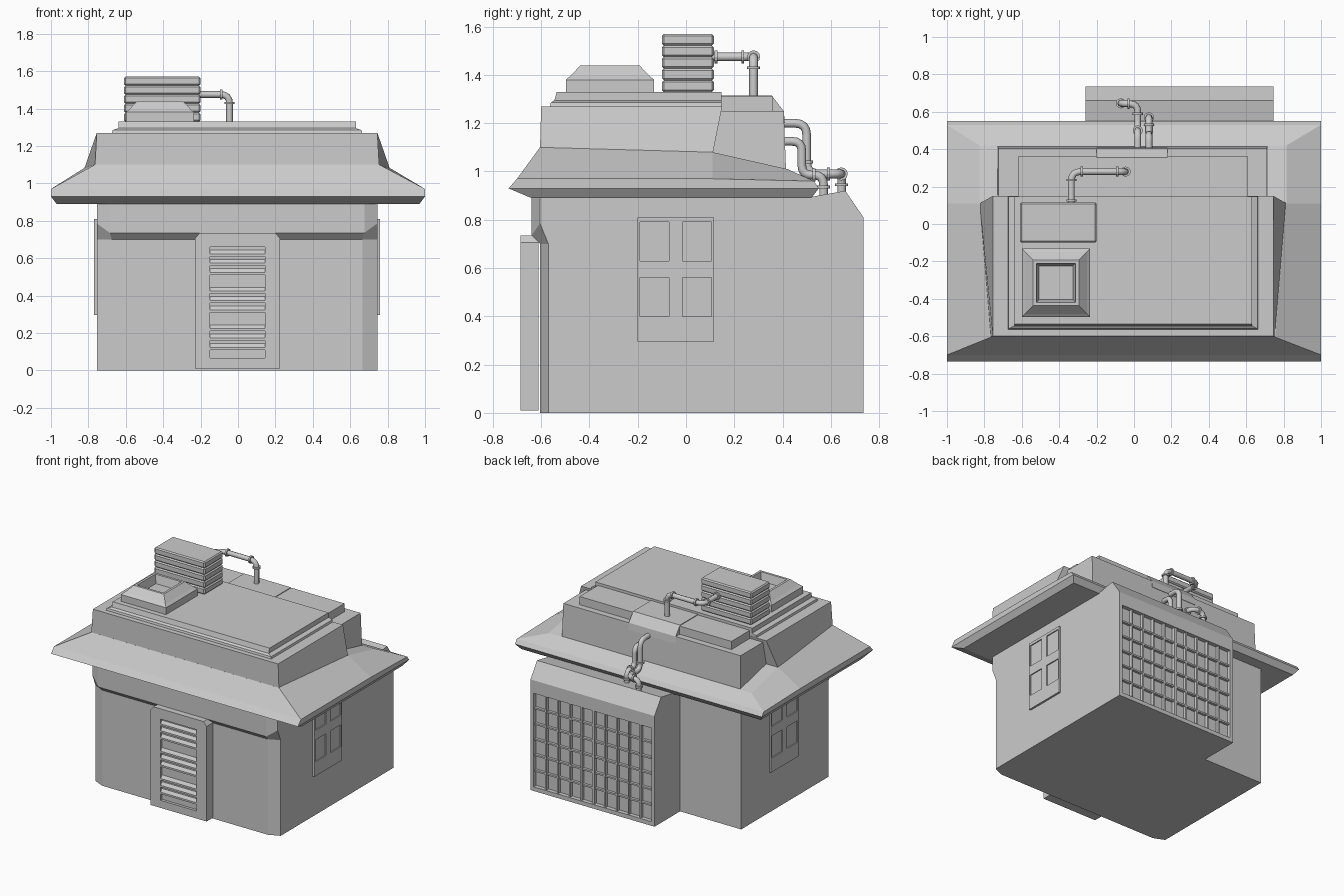
import bpy, bmesh, math
from mathutils import Vector

if "Cube" in bpy.data.objects:
    bpy.data.objects.remove(bpy.data.objects["Cube"])

OFF = -0.005  # house walls sit slightly left of centre


def make(name, verts, faces):
    me = bpy.data.meshes.new(name)
    me.from_pydata(verts, [], faces)
    bm = bmesh.new()
    bm.from_mesh(me)
    bmesh.ops.recalc_face_normals(bm, faces=bm.faces)
    bm.to_mesh(me)
    bm.free()
    ob = bpy.data.objects.new(name, me)
    bpy.context.collection.objects.link(ob)
    return ob


def loft(name, rings, caps=None):
    """Join equal-length rings; caps lists the faces of the last ring."""
    n = len(rings[0])
    verts = [v for r in rings for v in r]
    faces = [tuple(range(n))]
    for k in range(len(rings) - 1):
        for i in range(n):
            j = (i + 1) % n
            faces.append((k*n + i, k*n + j, k*n + n + j, k*n + n + i))
    base = (len(rings) - 1) * n
    faces += [tuple(base + i for i in c) for c in (caps or [range(n)])]
    return make(name, verts, faces)


def rect(x0, x1, y0, y1, z):
    return [(x0, y0, z), (x1, y0, z), (x1, y1, z), (x0, y1, z)]


def box(name, x0, x1, y0, y1, z0, z1, bevel=0):
    ob = loft(name, [rect(x0, x1, y0, y1, z0), rect(x0, x1, y0, y1, z1)])
    if bevel:
        m = ob.modifiers.new("bevel", 'BEVEL')
        m.width, m.segments = bevel, 1
    return ob


def prism(name, x0, x1, profile):
    """Extrude a (y, z) profile along x."""
    return loft(name, [[(x, y, z) for y, z in profile] for x in (x0, x1)])


def cut(ob, *bounds):
    c = box("cutter", *bounds)
    c.hide_render = True
    c.hide_set(True)
    m = ob.modifiers.new("cut", 'BOOLEAN')
    m.operation, m.object, m.solver = 'DIFFERENCE', c, 'EXACT'


def six(wf, wm, wb, yf, ym, yb, zf, zm, zb, off=0):
    """Symmetric six-point ring: back, middle, front corners."""
    return [(wb + off, yb, zb), (-wb + off, yb, zb), (-wm + off, ym, zm),
            (-wf + off, yf, zf), (wf + off, yf, zf), (wm + off, ym, zm)]


def pipe(name, pts, r=0.018, bend=0.05):
    """Round pipe through corner points with filleted bends."""
    P = [Vector(p) for p in pts]
    path = [P[0]]
    for a, b, c in zip(P, P[1:], P[2:]):
        d = min(bend, (a - b).length * 0.45, (c - b).length * 0.45)
        s, e = b + (a - b).normalized() * d, b + (c - b).normalized() * d
        for i in range(5):
            t = i / 4
            path.append(s*(1-t)**2 + b*2*t*(1-t) + e*t*t)
    path.append(P[-1])
    cu = bpy.data.curves.new(name, 'CURVE')
    cu.dimensions = '3D'
    cu.bevel_depth, cu.bevel_resolution, cu.use_fill_caps = r, 2, True
    sp = cu.splines.new('POLY')
    sp.points.add(len(path) - 1)
    for q, v in zip(sp.points, path):
        q.co = (*v, 1)
    bpy.context.collection.objects.link(bpy.data.objects.new(name, cu))


def flange(pos, axis, r=0.027, depth=0.012):
    q = Vector(axis).to_track_quat('Z', 'Y')
    ring = lambda h: [Vector(pos) + q @ Vector((r*math.cos(a), r*math.sin(a), h))
                      for a in (i * math.tau / 12 for i in range(12))]
    loft("pipe_flange", [ring(-depth/2), ring(depth/2)])


# House walls with chamfered front corners and flared upper band
loft("house_walls", [
    six(.67, .75, .75, -.605, -.57, .44, 0, 0, 0, OFF),
    six(.67, .75, .75, -.605, -.57, .44, .70, .70, .70, OFF),
    six(.68, .75, .75, -.64, -.605, .44, .735, .785, .785, OFF),
    six(.68, .75, .75, -.64, -.605, .44, .90, .90, .90, OFF)])

# Rear annex with recessed grille
annex = prism("rear_annex", -.26, .745, [(.42, 0), (.735, 0), (.735, .81),
                                         (.66, .92), (.52, .895), (.42, .895)])
gx0, gx1, gz0, gz1 = -.235, .72, .03, .715
cut(annex, gx0, gx1, .705, .8, gz0, gz1)
for i in range(1, 10):
    x = gx0 + (gx1 - gx0) * i / 10
    w = .011 if i == 5 else .006
    box("grille_upright", x - w, x + w, .70, .728, gz0, gz1)
for i in range(1, 6):
    z = gz0 + (gz1 - gz0) * i / 6
    box("grille_rail", gx0, gx1, .70, .724, z - .006, z + .006)

# Door with three groups of slanted slats
door = loft("door", [
    [(x, y, z) for x, z in ((-.23, .01), (.225, .01), (.225, .705), (.2, .735), (-.205, .735), (-.23, .705))]
    for y in (-.685, -.612)])
cut(door, -.15, .145, -.72, -.665, .065, .66)
for g in (.115, .315, .515):
    for k in range(3):
        z = g + k * .05
        prism("door_slat", -.15, .145, [(-.66, z - .005), (-.681, z - .005), (-.681, z + .008), (-.66, z + .035)])

# Side windows with four recessed panes
for s in (-1, 1):
    a, b = sorted((s * .74 + OFF, s * .765 + OFF))
    win = box("side_window", a, b, -.20, .115, .295, .81)
    c, d = sorted((s * .757 + OFF, s * .80 + OFF))
    for y in (-.19, -.015):
        for z in (.40, .63):
            cut(win, c, d, y, y + .12, z, z + .16)

# Flared eaves
loft("eaves", [
    six(.97, .97, .97, -.64, .11, .52, .89, .89, .89),
    six(1, 1, 1, -.735, .11, .55, .93, .93, .93),
    six(1, 1, 1, -.70, .11, .53, .97, .97, .96),
    six(.76, .82, .82, -.605, .11, .42, 1.10, 1.08, 1.01, OFF)],
    caps=[(0, 1, 2, 5), (2, 3, 4, 5)])

# Main roof block and stepped top plate
loft("roof_block", [
    [(-.765, -.605, 1.09), (.755, -.605, 1.09), (.815, .11, 1.07), (-.825, .11, 1.07)],
    rect(-.755, .745, -.60, .15, 1.27)])
loft("roof_plate", [
    rect(-.675, .665, -.565, .148, 1.265), rect(-.67, .66, -.56, .148, 1.285),
    rect(-.64, .63, -.545, .148, 1.295), rect(-.64, .63, -.535, .148, 1.33)])

# Rear roof tiers
loft("rear_block", [rect(-.73, .715, .10, .415, .99), rect(-.725, .71, .10, .405, 1.25)])
for x0, x1 in ((-.62, -.20), (.18, .61)):
    box("rear_wing", x0, x1, .10, .36, 1.24, 1.31)
prism("rear_centre", -.20, .18, [(.10, 1.2), (.41, 1.2), (.405, 1.25), (.355, 1.315), (.10, 1.315)])

# Cooling unit made of bevelled slabs
for i in range(5):
    z = 1.33 + i * .048
    box("cooling_slab", -.61, -.2, -.10, .115, z, z + .048, .008)

# Square roof vent with sunken centre
cx, cy = -.417, -.315
loft("roof_vent", [rect(cx - h, cx + h, cy - h, cy + h, z) for h, z in
                   ((.183, 1.325), (.183, 1.38), (.165, 1.395), (.122, 1.44), (.105, 1.44), (.09, 1.38))])

# Pipes
pipe("roof_pipe", [(-.335, .10, 1.475), (-.335, .28, 1.475), (-.045, .28, 1.475), (-.045, .28, 1.3)])
for p, a in (((-.335, .235, 1.475), (0, 1, 0)), ((-.335, .125, 1.475), (0, 1, 0)),
             ((-.09, .28, 1.475), (1, 0, 0)), ((-.28, .28, 1.475), (1, 0, 0)), ((-.045, .28, 1.43), (0, 0, 1))):
    flange(p, a)
pipe("rear_pipe_upper", [(.02, .39, 1.2), (.02, .5, 1.2), (.02, .5, .99), (.02, .64, .99),
                         (-.07, .645, .99), (-.07, .645, .88)])
pipe("rear_pipe_lower", [(.08, .39, 1.125), (.08, .48, 1.125), (.08, .48, .985), (.08, .57, .985), (.08, .57, .88)])
for p, a in (((.02, .5, 1.04), (0, 0, 1)), ((.02, .59, .99), (0, 1, 0)), ((-.03, .643, .99), (1, 0, 0)),
             ((-.07, .645, .945), (0, 0, 1)), ((.08, .53, .985), (0, 1, 0)), ((.08, .57, .935), (0, 0, 1))):
    flange(p, a)
